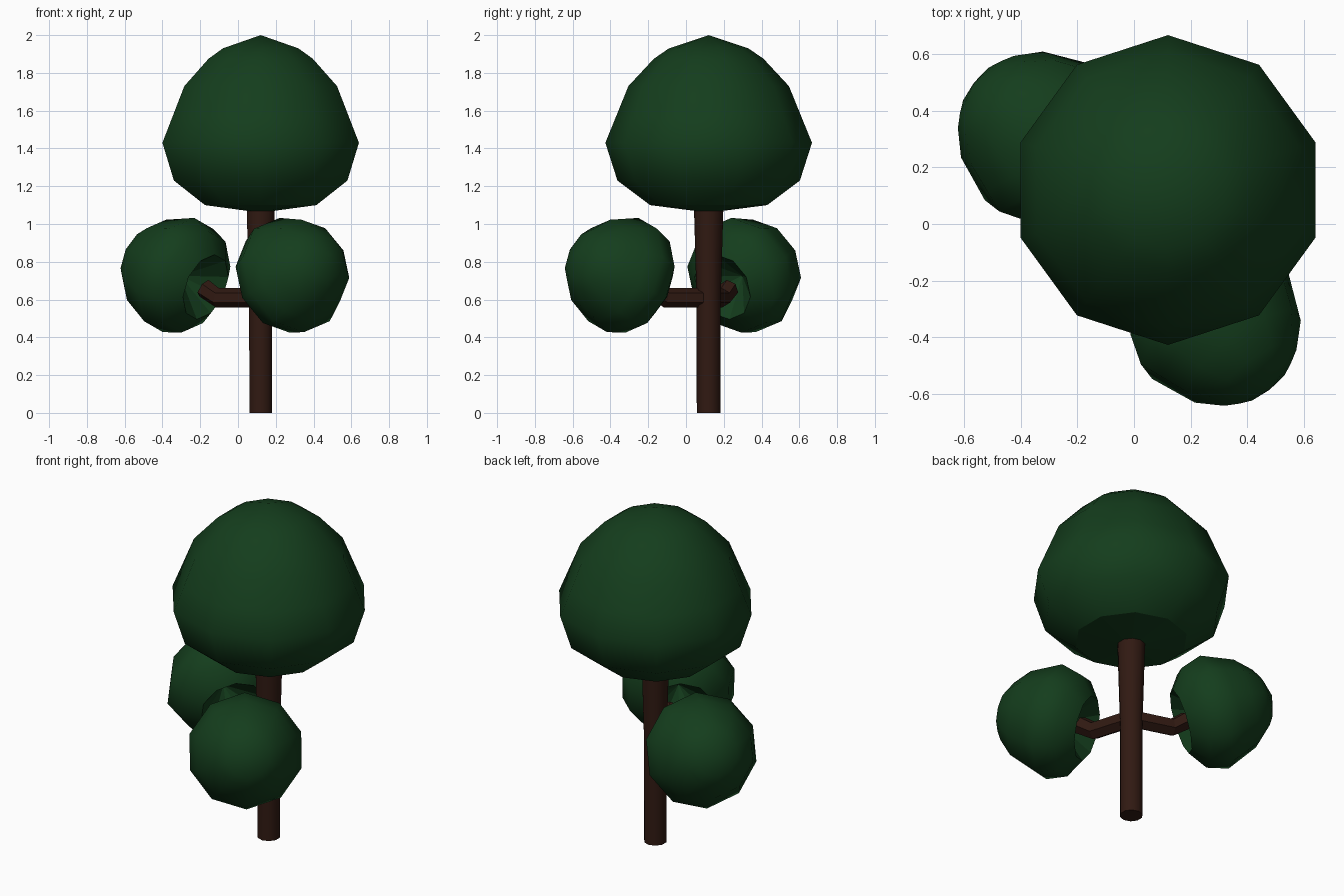
import bpy, bmesh, math
from mathutils import Vector

if "Cube" in bpy.data.objects:
    bpy.data.objects.remove(bpy.data.objects["Cube"])


def material(name, rgb):
    m = bpy.data.materials.new(name)
    m.diffuse_color = (*rgb, 1)
    m.use_nodes = True
    m.node_tree.nodes["Principled BSDF"].inputs["Base Color"].default_value = m.diffuse_color
    return m


GREEN = material("leaf_green", (0.007, 0.047, 0.012))
BROWN = material("bark_brown", (0.030, 0.010, 0.006))


def finish(bm, name, mat):
    bmesh.ops.recalc_face_normals(bm, faces=bm.faces)
    me = bpy.data.meshes.new(name)
    bm.to_mesh(me)
    bm.free()
    me.materials.append(mat)
    ob = bpy.data.objects.new(name, me)
    bpy.context.collection.objects.link(ob)
    return ob


def skin(bm, rings):
    """Join successive rings of vertices; returns the side faces."""
    for a, b in zip(rings, rings[1:]):
        n = len(a)
        for i in range(n):
            j = (i + 1) % n
            bm.faces.new((a[i], a[j], b[j], b[i])).smooth = True


def fan(bm, ring, tip, smooth):
    v = bm.verts.new(tip)
    for i in range(len(ring)):
        bm.faces.new((ring[i], ring[(i + 1) % len(ring)], v)).smooth = smooth


def circle(bm, r, z, n):
    return [bm.verts.new((r * math.sin(math.tau * i / n), r * math.cos(math.tau * i / n), z))
            for i in range(n)]


# Foliage dome profile: (radius, height) around the widest ring
DOME = [(0.31, -0.33), (0.483, -0.20), (0.547, 0), (0.49, 0.14),
        (0.425, 0.30), (0.29, 0.445), (0.21, 0.50)]


def foliage(name, centre, up, scale, base):
    bm = bmesh.new()
    rings = [circle(bm, r, z, 10) for r, z in DOME]
    skin(bm, rings)
    fan(bm, rings[-1], (0, 0, 0.57), True)
    fan(bm, rings[0], (0, 0, base), False)
    ob = finish(bm, name, GREEN)
    ob.location = centre
    ob.scale = (scale,) * 3
    ob.rotation_mode = 'QUATERNION'
    ob.rotation_quaternion = Vector(up).to_track_quat('Z', 'Y')
    return ob


# Crown, and two side clumps hollowed where the branches enter
crown = foliage("crown", (0.12, 0.12, 1.43), (0, 0, 1), 1.0, -0.37)
crown.rotation_mode = 'XYZ'
foliage("left_clump", (-0.315, 0.305, 0.73), (-0.75, 0.58, 0.33), 0.585, -0.02)
foliage("right_clump", (0.285, -0.335, 0.73), (0.58, -0.75, 0.33), 0.585, -0.02)

# Trunk, flaring slightly towards the crown
bm = bmesh.new()
rings = [circle(bm, r, z, 10) for r, z in [(0.063, 0), (0.064, 0.6), (0.078, 1.09)]]
skin(bm, rings)
bm.faces.new(rings[0])
bm.faces.new(rings[-1])
finish(bm, "trunk", BROWN).location = (0.12, 0.12, 0)


# Bent branches
def branch(name, path, r=0.052, n=6):
    pts = [Vector(p) for p in path]
    bm = bmesh.new()
    rings = []
    for i, p in enumerate(pts):
        d = (pts[min(i + 1, len(pts) - 1)] - pts[max(i - 1, 0)]).normalized()
        side = d.cross(Vector((0, 0, 1))).normalized()
        up = side.cross(d)
        rings.append([bm.verts.new(p + r * (math.cos(a) * up + math.sin(a) * side))
                      for a in (math.tau * k / n for k in range(n))])
    skin(bm, rings)
    for f in bm.faces:
        f.smooth = False
    bm.faces.new(rings[0])
    bm.faces.new(rings[-1])
    return finish(bm, name, BROWN)


branch("left_branch", [(0.12, 0.12, 0.61), (-0.11, 0.19, 0.61), (-0.18, 0.23, 0.66)])
branch("right_branch", [(0.12, 0.12, 0.61), (0.19, -0.11, 0.61), (0.23, -0.18, 0.66)])
